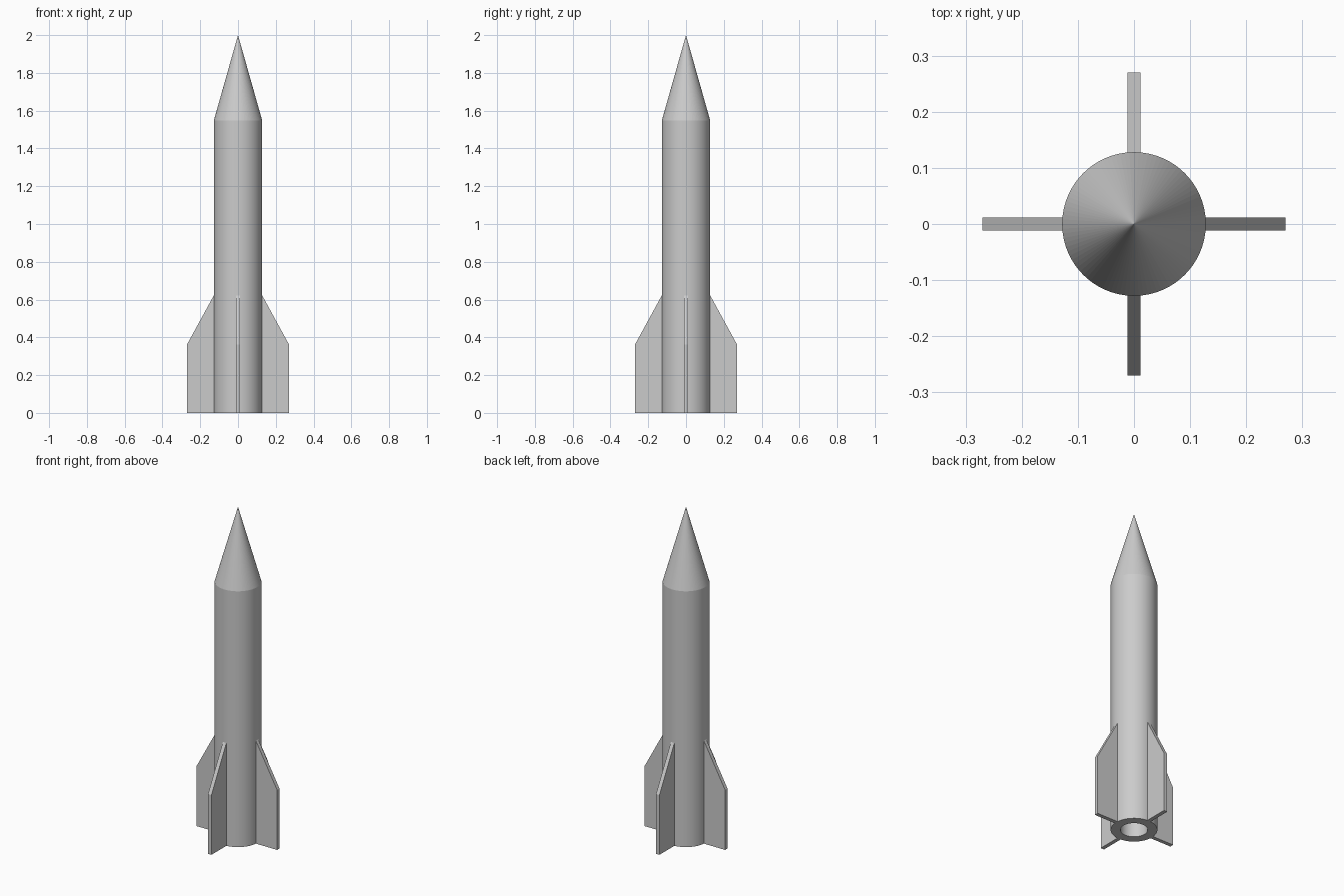
import bpy
import bmesh
import math
from mathutils import Matrix, Vector

RADIUS, BORE = 0.128, 0.075
SHOULDER, TIP = 1.548, 2.0
FIN_SPAN, FIN_THICK = 0.27, 0.023
SEGMENTS = 96

cube = bpy.data.objects.get("Cube")
if cube:
    bpy.data.objects.remove(cube, do_unlink=True)

grey = bpy.data.materials.new("light_grey")
grey.use_nodes = True
colour = (0.6, 0.6, 0.6, 1)
grey.diffuse_color = colour
grey.node_tree.nodes["Principled BSDF"].inputs["Base Color"].default_value = colour


def add_object(name, bm):
    bmesh.ops.recalc_face_normals(bm, faces=bm.faces[:])
    mesh = bpy.data.meshes.new(name)
    bm.to_mesh(mesh)
    bm.free()
    mesh.materials.append(grey)
    obj = bpy.data.objects.new(name, mesh)
    bpy.context.collection.objects.link(obj)
    return obj


def lathe(name, profile):
    """Spin a (radius, height) profile around the z axis."""
    bm = bmesh.new()
    verts = [bm.verts.new((r, 0, z)) for r, z in profile]
    edges = [bm.edges.new(pair) for pair in zip(verts, verts[1:])]
    bmesh.ops.spin(bm, geom=verts + edges, cent=(0, 0, 0), axis=(0, 0, 1),
                   angle=math.tau, steps=SEGMENTS, use_duplicate=False)
    bmesh.ops.remove_doubles(bm, verts=bm.verts[:], dist=1e-5)
    return add_object(name, bm)


# Tubular body with an open bore at the tail
body = lathe("body_tube", [(0, SHOULDER - 0.01), (BORE, SHOULDER - 0.01),
                           (BORE, 0), (RADIUS, 0), (RADIUS, SHOULDER)])
bpy.ops.object.select_all(action="DESELECT")
body.select_set(True)
bpy.context.view_layer.objects.active = body
bpy.ops.object.shade_smooth_by_angle(angle=math.radians(30))

# Straight conical nose, finely faceted so it shades evenly up to the point
lathe("nose_cone", [(RADIUS, SHOULDER), (0, TIP)])

# Four clipped fins, rooted inside the tube wall
root = RADIUS - 0.01
slope = (0.622 - 0.362) / (FIN_SPAN - RADIUS)
fin_outline = [(root, 0), (FIN_SPAN, 0), (FIN_SPAN, 0.362),
               (root, 0.622 + slope * (RADIUS - root))]
for i, side in enumerate(("left", "back", "right", "front")):
    bm = bmesh.new()
    face = bm.faces.new([bm.verts.new((x, -FIN_THICK / 2, z))
                         for x, z in fin_outline])
    result = bmesh.ops.extrude_face_region(bm, geom=[face], use_keep_orig=True)
    moved = [g for g in result["geom"] if isinstance(g, bmesh.types.BMVert)]
    bmesh.ops.translate(bm, verts=moved, vec=Vector((0, FIN_THICK, 0)))
    bm.transform(Matrix.Rotation(i * math.pi / 2, 4, "Z"))
    add_object(side + "_fin", bm)
